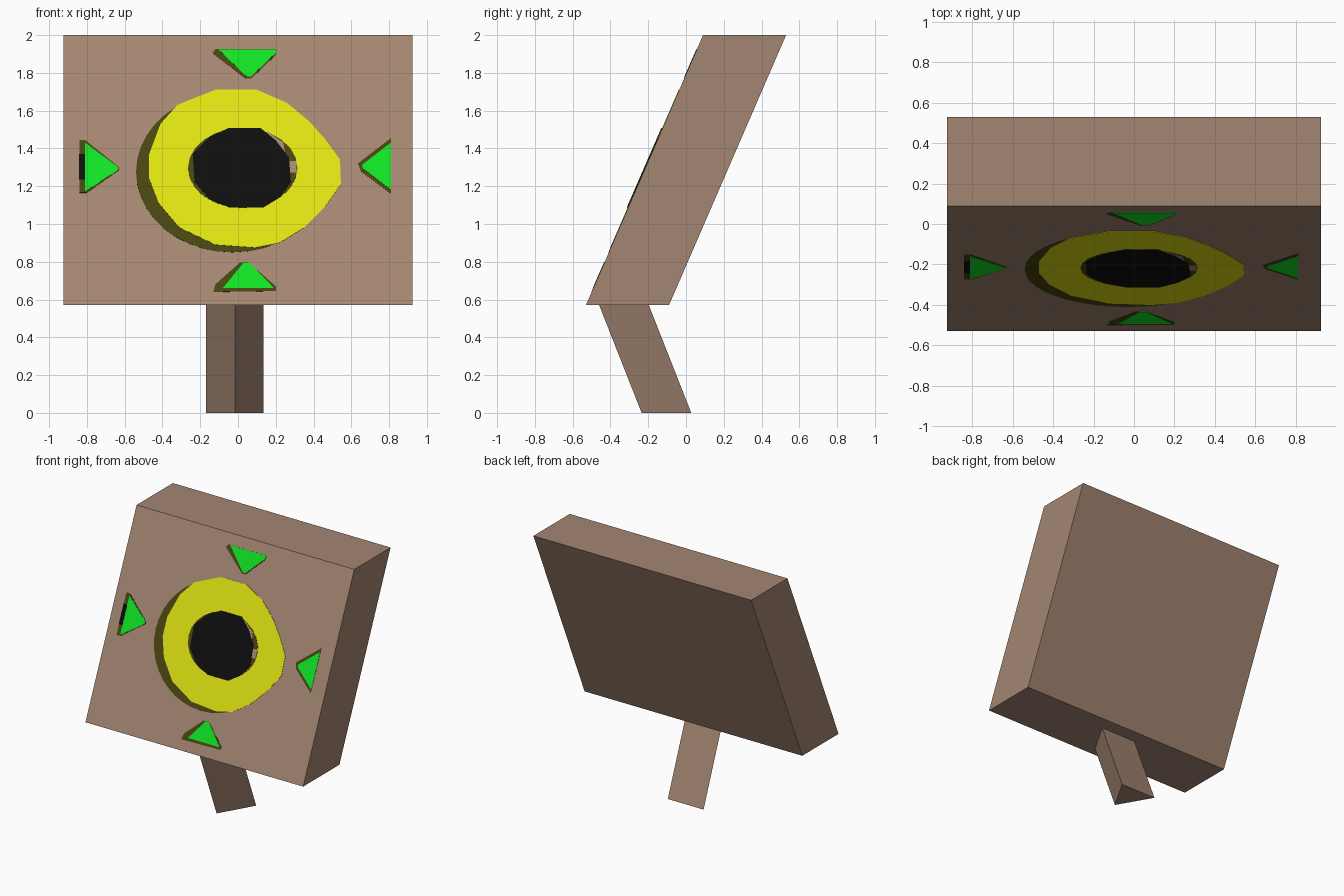
import bpy
import bmesh
import math
from mathutils import Vector

default_cube = bpy.data.objects.get("Cube")
if default_cube:
    bpy.data.objects.remove(default_cube, do_unlink=True)


def make_material(name, *rgb):
    """Flat material from display colour values, stored as linear."""
    linear = [(c / 255 / 12.92 if c < 11 else ((c / 255 + 0.055) / 1.055) ** 2.4) for c in rgb]
    mat = bpy.data.materials.new(name)
    mat.use_nodes = True
    mat.diffuse_color = (*linear, 1)
    shader = mat.node_tree.nodes["Principled BSDF"]
    shader.inputs["Base Color"].default_value = (*linear, 1)
    return mat


brown = make_material("brown wood", 164, 134, 114)
olive = make_material("dark olive", 72, 69, 17)
yellow = make_material("yellow", 222, 227, 17)
black = make_material("black", 14, 14, 14)
green = make_material("green", 18, 228, 38)


def make_prism(name, material, start, end):
    """Closed solid between two matching outlines."""
    bm = bmesh.new()
    lower = [bm.verts.new(p) for p in start]
    upper = [bm.verts.new(p) for p in end]
    bm.faces.new(lower)
    bm.faces.new(upper)
    count = len(lower)
    for i in range(count):
        j = (i + 1) % count
        bm.faces.new((lower[i], lower[j], upper[j], upper[i]))
    bmesh.ops.recalc_face_normals(bm, faces=bm.faces)
    mesh = bpy.data.meshes.new(name)
    bm.to_mesh(mesh)
    bm.free()
    mesh.materials.append(material)
    obj = bpy.data.objects.new(name, mesh)
    bpy.context.scene.collection.objects.link(obj)
    return obj


# Leaning board: a slanted slab with level top and bottom
half_width, bottom, top = 0.924, 0.57, 2.0
front_low, front_high, depth = -0.53, 0.09, 0.44
slope = (front_high - front_low) / (top - bottom)
side_profile = [(front_low, bottom), (front_low + depth, bottom),
                (front_high + depth, top), (front_high, top)]
make_prism("board", brown,
           [(-half_width, y, z) for y, z in side_profile],
           [(half_width, y, z) for y, z in side_profile])

# Three-sided post, leaning forward up to the board
base = [(-0.017, -0.235), (0.135, 0.028), (-0.169, 0.028)]
lean = -0.225
make_prism("post", brown,
           [(x, y, 0) for x, y in base],
           [(x, y + lean, bottom + 0.001) for x, y in base])

# Painted marks: thin plates on the slanted front, given as (x, z) outlines
normal = Vector((0, -1, slope)).normalized()
layer_step = 0.0014


def paint(name, material, outline, layer):
    flat = [Vector((x, front_low + (z - bottom) * slope, z)) for x, z in outline]
    make_prism(name, material, flat, [p + normal * layer_step * layer for p in flat])


def ellipse(cx, cz, rx, rz, sides=40):
    angles = [math.tau * i / sides for i in range(sides)]
    return [(cx + rx * math.cos(a), cz + rz * math.sin(a)) for a in angles]


# Target ring
paint("ring_edge", olive, ellipse(-0.03, 1.275, 0.51, 0.425), 1)
paint("ring", yellow, [
    (-.12, 1.71), (.1, 1.71), (.26, 1.64), (.38, 1.54), (.46, 1.45), (.54, 1.34),
    (.545, 1.21), (.46, 1.09), (.35, .98), (.22, .9), (.09, .875), (-.12, .89),
    (-.31, .98), (-.42, 1.11), (-.47, 1.24), (-.47, 1.37), (-.41, 1.53), (-.32, 1.63)], 2)

# Target centre with its dark rim and bare wood slivers
paint("centre_rim", olive, ellipse(0.025, 1.295, 0.29, 0.212, 24), 3)
paint("upper_bare_patch", brown, [(.15, 1.49), (.24, 1.43), (.25, 1.37), (.18, 1.43)], 4)
paint("side_bare_patch", brown, [(.27, 1.33), (.31, 1.33), (.31, 1.27), (.27, 1.27)], 4)
paint("centre", black, [
    (-.05, 1.505), (.12, 1.505), (.2, 1.44), (.27, 1.35), (.28, 1.22), (.22, 1.14),
    (.13, 1.085), (-.04, 1.085), (-.15, 1.13), (-.23, 1.22), (-.24, 1.37), (-.15, 1.46)], 5)

# Four arrows pointing at the target: dark edge below, green on top
arrows = {
    "top": ([(-.135, 1.905), (-.12, 1.925), (.205, 1.925), (.2, 1.895), (.07, 1.77), (.04, 1.77)],
            [(-.105, 1.924), (.204, 1.924), (.2, 1.905), (.07, 1.78), (.045, 1.78)]),
    "bottom": ([(-.13, .64), (.2, .645), (.2, .67), (.05, .8), (.01, .795), (-.12, .68)],
               [(-.08, .66), (.19, .66), (.06, .795), (.03, .795)]),
    "right": ([(-.84, 1.445), (-.81, 1.445), (-.63, 1.3), (-.63, 1.285), (-.8, 1.165), (-.84, 1.165)],
              [(-.81, 1.43), (-.635, 1.3), (-.635, 1.285), (-.81, 1.17)]),
    "left": ([(.635, 1.32), (.81, 1.455), (.81, 1.16), (.65, 1.28)],
             [(.66, 1.315), (.81, 1.43), (.81, 1.18), (.66, 1.295)]),
}
for side, (edge, fill) in arrows.items():
    paint(side + "_arrow_edge", olive, edge, 1)
    paint(side + "_arrow", green, fill, 2)
paint("right_arrow_tail", black, [(-.841, 1.37), (-.81, 1.37), (-.81, 1.235), (-.841, 1.235)], 3)
